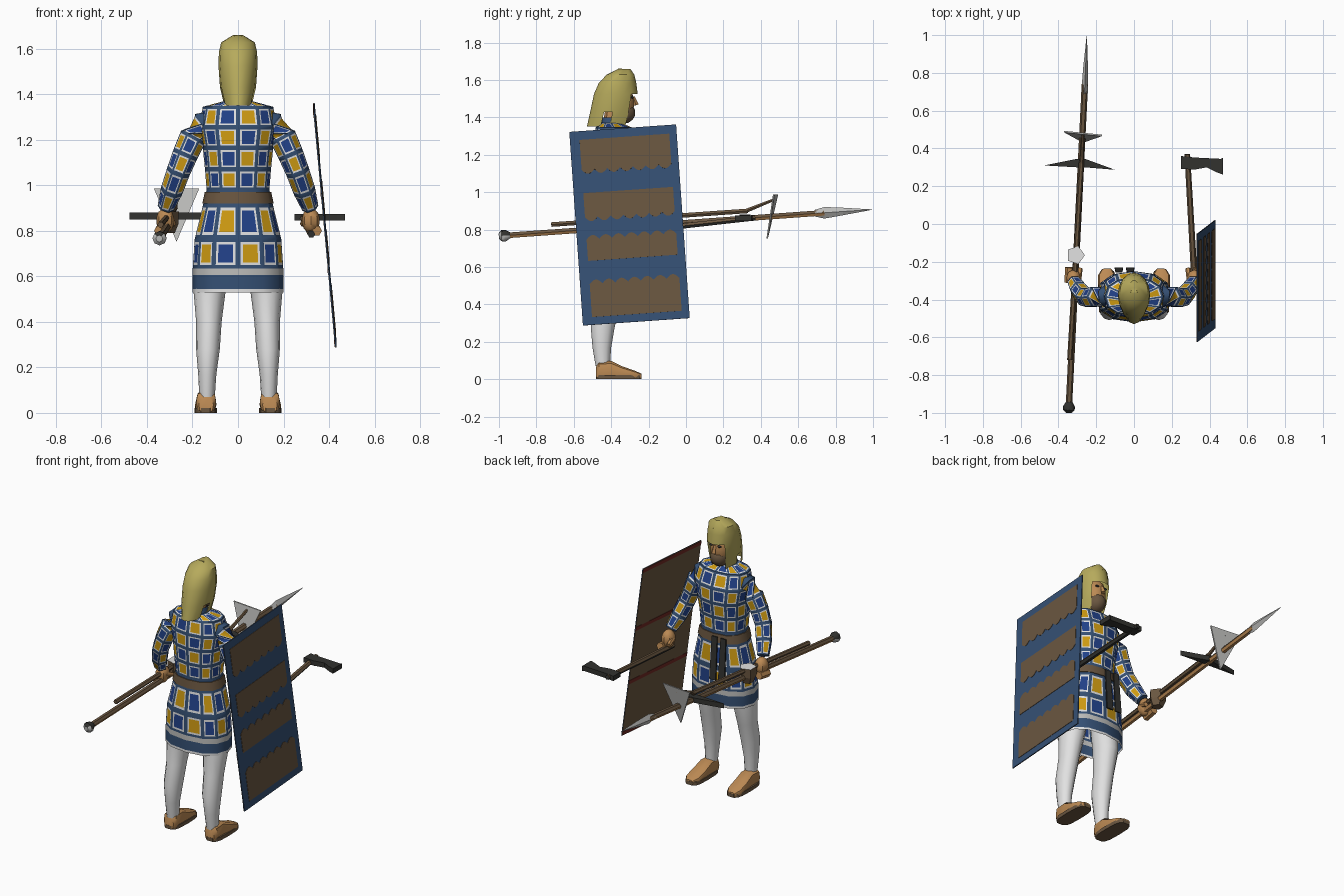
import bpy, bmesh, math
from mathutils import Vector as V

old = bpy.data.objects.get("Cube")
if old:
    bpy.data.objects.remove(old)


def lin(c):
    c /= 255
    return c / 12.92 if c < 0.04 else ((c + 0.055) / 1.055) ** 2.4


def mat(name, r, g, b):
    m = bpy.data.materials.new(name)
    m.use_nodes = True
    col = (lin(r), lin(g), lin(b), 1)
    m.diffuse_color = col
    m.node_tree.nodes["Principled BSDF"].inputs["Base Color"].default_value = col
    return m


BLUE = mat("cloth blue", 53, 80, 116)
WHITE = mat("off white", 226, 226, 226)
YELLOW = mat("saffron", 208, 156, 18)
ROYAL = mat("royal blue", 34, 66, 138)
HOOD = mat("hood olive", 182, 170, 92)
TAN = mat("tan", 188, 138, 84)
BROWN = mat("wood brown", 106, 86, 64)
IRON = mat("black iron", 50, 50, 47)
RED = mat("dark red", 112, 42, 36)
STEEL = mat("steel grey", 188, 188, 186)


def finish(name, bm, mats, angle=40):
    bmesh.ops.recalc_face_normals(bm, faces=bm.faces)
    me = bpy.data.meshes.new(name)
    bm.to_mesh(me)
    bm.free()
    for m in mats:
        me.materials.append(m)
    ob = bpy.data.objects.new(name, me)
    bpy.context.collection.objects.link(ob)
    bpy.ops.object.select_all(action='DESELECT')
    ob.select_set(True)
    bpy.context.view_layer.objects.active = ob
    if angle:
        bpy.ops.object.shade_smooth_by_angle(angle=math.radians(angle))


def loft(rings, caps=True):
    """Skin closed rings; returns the bmesh and a grid of faces."""
    bm = bmesh.new()
    rows = [[bm.verts.new(p) for p in r] for r in rings]
    n = len(rows[0])
    grid = [[bm.faces.new((a[i], a[(i + 1) % n], b[(i + 1) % n], b[i])) for i in range(n)]
            for a, b in zip(rows, rows[1:])]
    if caps:
        bm.faces.new(rows[0][::-1])
        bm.faces.new(rows[-1])
    return bm, grid


def oval(c, ax, ay, n, power=1.0):
    """Superellipse ring around c with axis vectors ax, ay."""
    out = []
    for i in range(n):
        t = 2 * math.pi * i / n
        s, k = math.sin(t), math.cos(t)
        out.append(V(c) + ax * math.copysign(abs(k) ** power, k) + ay * math.copysign(abs(s) ** power, s))
    return out


def flat_rings(spec, n, power=1.0, x=0):
    """Horizontal rings from (z, rx, ry, cy)."""
    return [oval((x, cy, z), V((rx, 0, 0)), V((0, ry, 0)), n, power) for z, rx, ry, cy in spec]


def tube_rings(path, n):
    """Rings along a path of (x, y, z, radius)."""
    pts = [V(p[:3]) for p in path]
    out = []
    for i, p in enumerate(pts):
        d = (pts[min(i + 1, len(pts) - 1)] - pts[max(i - 1, 0)]).normalized()
        up = V((0, 0, 1)) if abs(d.z) < 0.7 else V((0, 1, 0))
        a = d.cross(up).normalized()
        out.append(oval(p, a * path[i][3], a.cross(d) * path[i][3], n))
    return out


def tube(name, path, m, n=6, top=None):
    """Round bar; faces turned up may take a second colour."""
    bm = loft(tube_rings(path, n))[0]
    bmesh.ops.recalc_face_normals(bm, faces=bm.faces)
    for f in bm.faces:
        f.material_index = int(top is not None and f.normal.z > .3)
    finish(name, bm, [m, top] if top else [m])


def prism(name, pts, thick, m):
    pts = [V(p) for p in pts]
    finish(name, loft([pts, [p + V(thick) for p in pts]])[0], [m], 0)


def ball(name, c, size, m, n=10):
    bm = bmesh.new()
    bmesh.ops.create_uvsphere(bm, u_segments=n, v_segments=7, radius=1)
    for v in bm.verts:
        v.co = V(c) + V([a * b for a, b in zip(v.co, size)])
    finish(name, bm, [m])


CLOTH = [BLUE, WHITE, YELLOW, ROYAL, STEEL]


def checks(bm, rows, parity, rim, frame):
    """Split each cell into a blue rim, a white frame and a coloured square."""
    for j, row in enumerate(rows):
        for i, f in enumerate(row):
            mid = f.calc_center_median()
            ring = list(f.verts)
            corners = [v.co.copy() for v in ring]
            bm.faces.remove(f)
            for m, k in enumerate((rim, frame)):
                inner = [bm.verts.new(c.lerp(mid, k)) for c in corners]
                for a in range(4):
                    b = (a + 1) % 4
                    bm.faces.new((ring[a], ring[b], inner[b], inner[a])).material_index = m
                ring = inner
            bm.faces.new(ring).material_index = 2 + (i + j + parity) % 2


# Tunic with striped hem and checked cloth
bm, g = loft(flat_rings([
    (.53, .2, .135, -.385), (.545, .2, .135, -.385), (.605, .2, .134, -.385), (.635, .199, .133, -.385),
    (.765, .19, .13, -.385), (.92, .152, .115, -.38), (.98, .138, .108, -.38), (1.07, .145, .115, -.38),
    (1.165, .155, .125, -.375), (1.255, .172, .125, -.375), (1.345, .155, .098, -.385),
    (1.37, .062, .055, -.40), (1.40, .055, .052, -.40)], 12, .85), False)
for j, k in ((0, 1), (2, 4)):
    for f in g[j]:
        f.material_index = k
checks(bm, g[3:5], 1, .22, .39)
checks(bm, g[6:11], 0, .21, .38)
finish("tunic", bm, CLOTH)

# Belt and its hanging ends
finish("belt", loft(flat_rings([(.92, .157, .12, -.38), (.97, .146, .115, -.38)], 12, .85))[0], [BROWN])
for x in (-.08, -.02):
    prism("belt_end", [(x - .018, -.258, .96), (x + .018, -.258, .96), (x + .022, -.238, .70),
                       (x - .022, -.238, .70)], (0, .008, 0), IRON)

for side, s in (("left", 1), ("right", -1)):
    # Sleeve, hand and thumb
    bm, g = loft(tube_rings([(s * .10, -.38, 1.285, .05), (s * .155, -.382, 1.272, .06),
                             (s * .198, -.385, 1.21, .06), (s * .232, -.39, 1.135, .056),
                             (s * .262, -.385, 1.06, .052), (s * .292, -.35, .975, .049),
                             (s * .318, -.305, .90, .037)], 6))
    checks(bm, g[1:], 0, .21, .38)
    finish(side + "_sleeve", bm, CLOTH, 62)
    ball(side + "_hand", (s * .32, -.285, .845), (.04, .045, .055), TAN, 8)
    tube(side + "_fingers", [(s * .345, -.31, .80, .024), (s * .34, -.23, .81, .024)], TAN)
    tube(side + "_thumb", [(s * .295, -.29, .85, .017), (s * .285, -.235, .83, .013)], TAN)
    # Trouser leg
    finish(side + "_leg", loft([r for z, cx, rx, ry, cy in (
        (.70, .10, .075, .085, -.385), (.53, .125, .07, .08, -.40), (.40, .128, .056, .066, -.42),
        (.28, .132, .052, .064, -.445), (.17, .135, .04, .05, -.45), (.07, .136, .034, .038, -.445))
        for r in flat_rings([(z, rx, ry, cy)], 12, 1, s * cx)])[0], [WHITE], 60)
    # Shoe on a dark sole
    bm, g = loft([oval((s * (.14 + o), y, h / 2), V((w, 0, 0)), V((0, 0, h / 2)), 10, .7) for y, w, h, o in (
        (-.48, .032, .07, 0), (-.465, .044, .095, 0), (-.40, .044, .10, 0), (-.34, .047, .07, .002),
        (-.27, .046, .045, .004), (-.238, .025, .03, .004))])
    finish(side + "_shoe", bm, [TAN])
    prism(side + "_sole", flat_rings([(0, .049, .124, -.359)], 14, .6, s * .142)[0], (0, 0, .022), BROWN)

# Head: neck, face, beard, nose, eyes
tube("neck", [(0, -.40, 1.33, .05), (0, -.385, 1.45, .045)], TAN, 8)
ball("face", (0, -.355, 1.48), (.066, .078, .105), TAN)
ball("beard", (0, -.338, 1.425), (.056, .068, .06), BROWN)
tube("nose", [(0, -.282, 1.51, .008), (0, -.268, 1.465, .016)], TAN, 4)
for s in (-1, 1):
    ball("eye", (s * .028, -.288, 1.507), (.013, .008, .007), IRON, 6)

# Hood with open face, slit sides and forward-curled tip
bm, g = loft(flat_rings([(1.35, .06, .12, -.41), (1.43, .079, .12, -.392), (1.525, .086, .117, -.375),
                         (1.585, .084, .10, -.366), (1.628, .074, .074, -.35), (1.66, .022, .032, -.33)], 16), False)
bm.faces.new([v for v in bm.verts if v.co.z > 1.655])
bmesh.ops.delete(bm, geom=[f for r in g[:2] for f in r if f.calc_center_median().y > -.315], context='FACES')
bmesh.ops.delete(bm, geom=[f for f in g[0] if f.is_valid and -.43 < f.calc_center_median().y < -.385],
                 context='FACES')
finish("hood", bm, [HOOD])
tube("hood_tip", [(0, -.36, 1.635, .03), (0, -.305, 1.64, .022), (0, -.278, 1.612, .008)], HOOD)

# Shield: u runs across, v runs down, d is depth off the outer face
A, U, D, N = V((.333, -.624, 1.322)), V((0, .571, .04)), V((.095, .073, -1.035)), V((1, 0, .09))


def on_shield(u, v, d):
    return A + U * u + D * v + N * d


def patch(name, v0, v1, d, thick, m):
    prism(name, [on_shield(u, v, d) for u, v in ((0, v0), (1, v0), (1, v1), (0, v1))], N * thick, m)


patch("shield_board", 0, 1, 0, .004, BLUE)
patch("shield_back", 0, 1, -.002, .002, BROWN)
for v in (.003, .35, .67, .975):
    patch("shield_back_stripe", v, v + .022, -.0035, .0015, RED)
for flat, wavy in ((.045, .20), (.32, .445), (.67, .56), (.96, .79)):
    steps = 42
    edge = []
    for i in range(steps + 1):
        t = i / steps
        hump = abs(math.sin(math.pi * 7 * t)) * .022
        edge.append((.09 + .84 * t, wavy + math.copysign(hump, wavy - flat)))
    pts = [(.93, flat), (.09, flat)] + edge
    prism("shield_panel", [on_shield(u, v, .004) for u, v in pts], N * .002, BROWN)

# Axe in the left hand
tube("axe_handle", [(.322, -.33, .785, .017), (.282, .37, .862, .015)], IRON, 6, BROWN)
prism("axe_head", [(.248, .36, .845), (.32, .352, .845), (.46, .345, .845), (.47, .35, .845), (.47, .262, .845),
                   (.435, .275, .845), (.385, .3, .845), (.32, .288, .845), (.248, .292, .845)], (0, 0, .03), IRON)

# Spear in the right hand
tube("spear_shaft", [(-.345, -.97, .768, .017), (-.26, .74, .89, .017)], TAN, 6, BROWN)
tube("spear_butt", [(-.346, -1.0, .766, .015), (-.345, -.985, .767, .031), (-.344, -.965, .768, .031),
                    (-.342, -.94, .77, .016)], STEEL, 8, IRON)
bm, g = loft([oval((x, y, z), V((w, 0, 0)), V((0, 0, h)), 4) for x, y, z, w, h in (
    (-.262, .69, .888, .018, .018), (-.26, .74, .89, .016, .031), (-.256, .84, .897, .012, .02),
    (-.25, .995, .907, .001, .001))])
finish("spear_head", bm, [STEEL], 0)

# Pick and adze on a second pole
tube("pick_pole", [(-.34, -.72, .827, .014), (-.278, .33, .90, .014)], BROWN)
tube("adze_arm", [(-.278, .32, .90, .012), (-.27, .475, .962, .008)], BROWN)
prism("pick_head", [(-.477, .31, .85), (-.3, .345, .85), (-.26, .345, .85), (-.10, .287, .85), (-.26, .3, .85),
                    (-.3, .3, .85)], (0, 0, .03), IRON)
prism("adze_blade", [(-.37, .485, .987), (-.17, .465, .987), (-.27, .43, .752)], (0, .008, 0), STEEL)

# Small five-sided cup beside the hand
bm, g = loft(flat_rings([(.79, .032, .032, -.165), (.83, .048, .048, -.165), (.885, .05, .05, -.165)], 5, 1, -.31))
for f in bm.faces:
    f.material_index = int(f.calc_center_median().z > .88)
finish("cup", bm, [BROWN, WHITE], 0)
